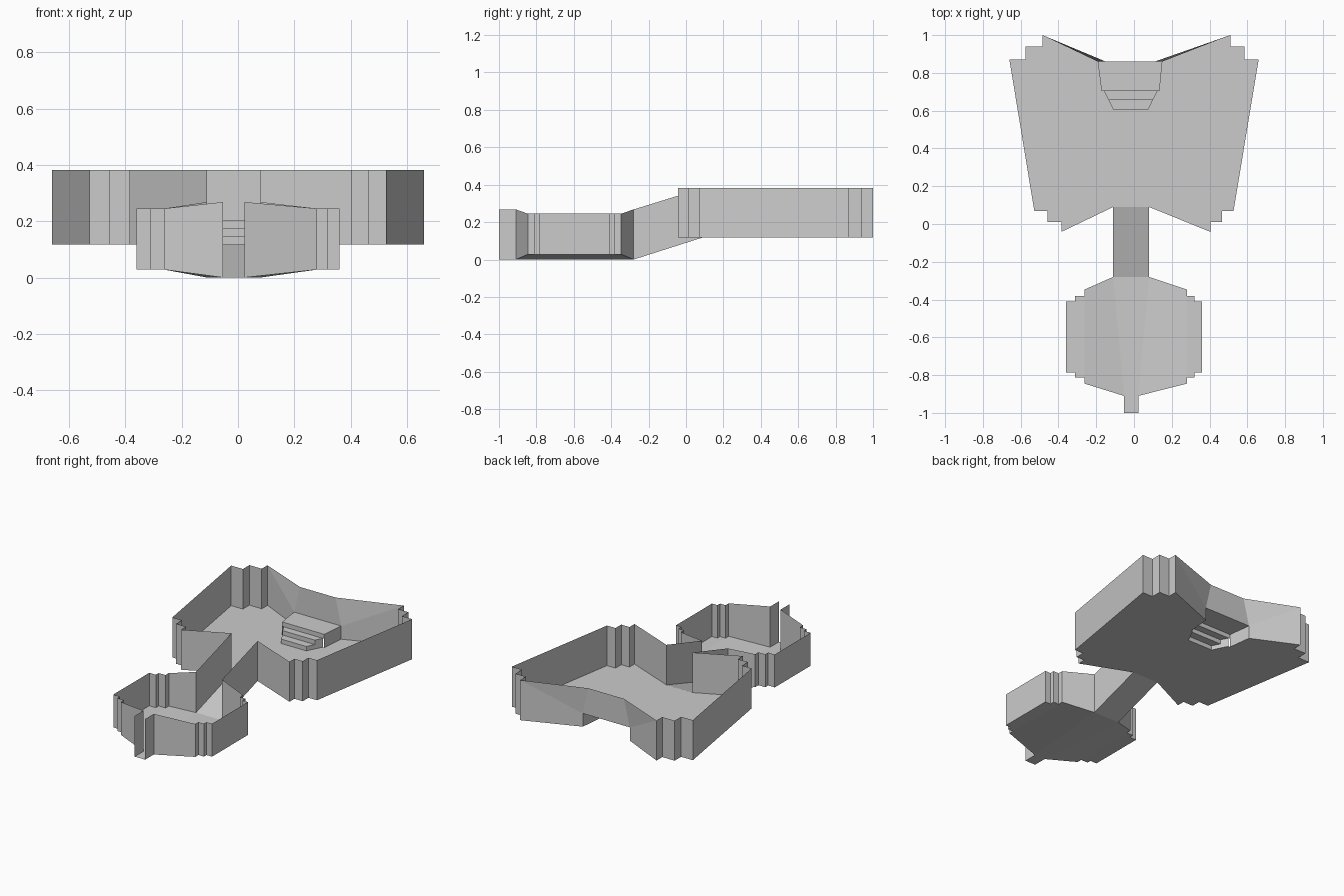
import bpy

if "Cube" in bpy.data.objects:
    bpy.data.objects.remove(bpy.data.objects["Cube"])


def build(name, faces):
    """Make one object from polygons given as lists of 3D points."""
    verts, index, polys = [], {}, []
    for face in faces:
        poly = []
        for p in face:
            p = tuple(round(c, 4) for c in p)
            if p not in index:
                index[p] = len(verts)
                verts.append(p)
            poly.append(index[p])
        polys.append(poly)
    mesh = bpy.data.meshes.new(name)
    mesh.from_pydata(verts, [], polys)
    mesh.update()
    obj = bpy.data.objects.new(name, mesh)
    bpy.context.collection.objects.link(obj)
    return obj


def at(path, z):
    return [(x, y, z) for x, y in path]


def wall(low, high):
    """Quads between a bottom path and a top path."""
    return [[low[i], low[i + 1], high[i + 1], high[i]] for i in range(len(low) - 1)]


# Large room: floor height, wall top, and the two side outlines (front to back)
F, T = 0.118, 0.382
big_right = [(0.08, 0.09), (0.405, -0.042), (0.405, 0.01), (0.465, 0.01), (0.465, 0.07),
             (0.527, 0.07), (0.66, 0.872), (0.585, 0.872), (0.585, 0.94), (0.51, 0.94), (0.51, 1.0)]
big_left = [(-0.11, 0.09), (-0.385, -0.042), (-0.385, 0.01), (-0.458, 0.01), (-0.458, 0.07),
            (-0.528, 0.07), (-0.66, 0.872), (-0.575, 0.872), (-0.575, 0.94), (-0.485, 0.94), (-0.485, 1.0)]
P = 0.205                               # stair landing height
door_r, door_l = (0.15, 0.86), (-0.192, 0.86)
top_r, top_l = (0.11, 0.86), (-0.15, 0.86)

# Stair edges as (left x, right x, y), from back to front
stair = [(-0.192, 0.15, 0.86), (-0.172, 0.135, 0.705), (-0.16, 0.125, 0.705),
         (-0.135, 0.10, 0.657), (-0.11, 0.075, 0.605)]

# Large room floor, notched around the stair
notch = [(r, y) for l, r, y in stair] + [(l, y) for l, r, y in reversed(stair)]
build("large_room_floor", [at(big_right + notch + big_left[::-1], F)])

# Large room walls
faces = []
for side, door, top in ((big_right, door_r, top_r), (big_left, door_l, top_l)):
    faces += wall(at(side, F), at(side, T))
    end = side[-1]
    faces.append([(*end, F), (*door, F), (*door, P), (*end, T)])
    faces.append([(*end, T), (*door, P), (*top, T)])
faces.append([(*door_r, P), (*door_l, P), (*top_l, T), (*top_r, T)])
build("large_room_walls", faces)

# Stair: landing, two treads, three risers and side panels
step = (P - F) / 3
runs = [(stair[0], stair[1], P), (stair[2], stair[3], P - step), (stair[3], stair[4], P - 2 * step)]
faces = []
for (l0, r0, y0), (l1, r1, y1), z in runs:
    faces.append([(l0, y0, z), (l1, y1, z), (r1, y1, z), (r0, y0, z)])
    faces.append([(l1, y1, z), (l1, y1, z - step), (r1, y1, z - step), (r1, y1, z)])
    for a, b in ((l0, l1), (r0, r1)):
        faces.append([(a, y0, F), (b, y1, F), (b, y1, z), (a, y0, z)])
build("stair", faces)

# Sloped corridor joining the rooms
L, H = 0.0, 0.268
faces = [[(-0.11, 0.09, F), (0.08, 0.09, F), (0.08, -0.28, L), (-0.11, -0.28, L)]]
for x in (-0.11, 0.08):
    faces.append([(x, 0.09, F), (x, -0.28, L), (x, -0.28, H), (x, 0.09, T)])
build("corridor", faces)

# Small room: stepped rims on both sides, centre lower than the rims
small_right = [(0.28, -0.347), (0.28, -0.38), (0.32, -0.38), (0.32, -0.41), (0.36, -0.41),
               (0.36, -0.785), (0.32, -0.785), (0.32, -0.812), (0.28, -0.812), (0.28, -0.845)]
small_left = [(-0.262, -0.347), (-0.262, -0.38), (-0.312, -0.38), (-0.312, -0.41), (-0.36, -0.41),
              (-0.36, -0.785), (-0.312, -0.785), (-0.312, -0.812), (-0.262, -0.812), (-0.262, -0.845)]
RF, RT = 0.028, 0.245
floor_faces = [at([(-0.11, -0.28), (0.08, -0.28), (0.023, -0.91), (-0.053, -0.91)], L),
               at([(-0.053, -0.91), (0.023, -0.91), (0.023, -1.0), (-0.053, -1.0)], L)]
wall_faces = []
for rim, back, front in ((small_right, 0.08, 0.023), (small_left, -0.11, -0.053)):
    floor_faces.append(at(rim, RF))
    floor_faces.append([(back, -0.28, L), (*rim[0], RF), (*rim[-1], RF), (front, -0.91, L)])
    tail = [(front, -0.91), (front, -1.0)]
    low = [(back, -0.28, L)] + at(rim, RF) + at(tail, L)
    high = [(back, -0.28, H)] + at(rim, RT) + at(tail, H)
    wall_faces += wall(low, high)
build("small_room_floor", floor_faces)
build("small_room_walls", wall_faces)
